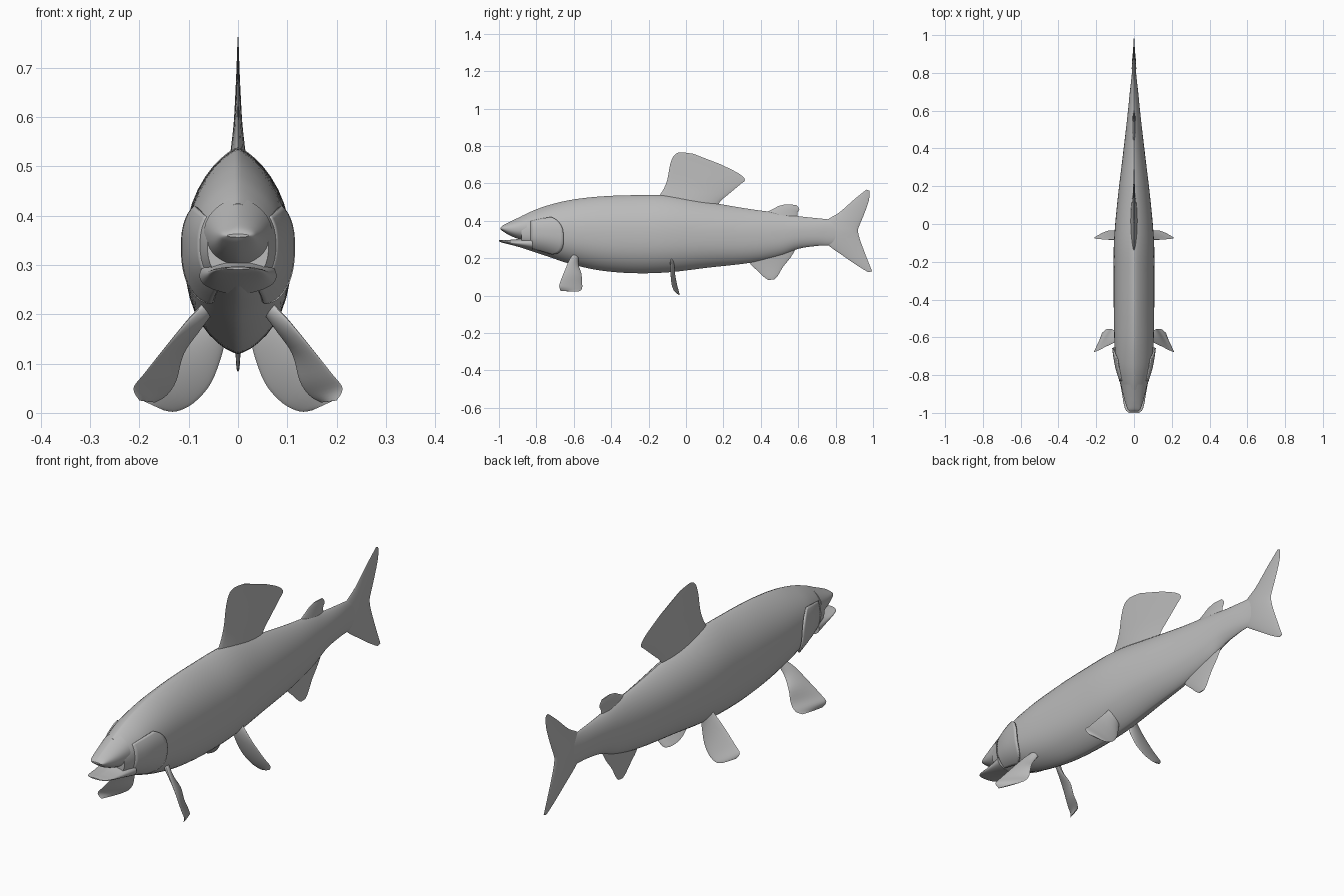
import bpy
import bmesh
from math import sin, cos, pi, radians
from mathutils import Vector

start_cube = bpy.data.objects.get("Cube")
if start_cube:
    bpy.data.objects.remove(start_cube, do_unlink=True)

# One plain grey for the whole fish
grey = bpy.data.materials.new("plain_grey")
grey.use_nodes = True
grey.diffuse_color = (0.5, 0.5, 0.5, 1)
grey.node_tree.nodes["Principled BSDF"].inputs["Base Color"].default_value = grey.diffuse_color


def spline(rows, steps):
    """Smooth curve through rows of numbers."""
    padded = [rows[0]] + list(rows) + [rows[-1]]
    result = []
    for before, start, end, after in zip(padded, padded[1:], padded[2:], padded[3:]):
        for step in range(steps):
            t = step / steps
            result.append(tuple(
                b + 0.5 * t * (c - a + t * (2 * a - 5 * b + 4 * c - d + t * (3 * (b - c) + d - a)))
                for a, b, c, d in zip(before, start, end, after)))
    result.append(tuple(rows[-1]))
    return result


def finish(name, bm, mirrored=False, thickness=0):
    bmesh.ops.recalc_face_normals(bm, faces=bm.faces[:])
    mesh = bpy.data.meshes.new(name)
    bm.to_mesh(mesh)
    bm.free()
    mesh.materials.append(grey)
    part = bpy.data.objects.new(name, mesh)
    bpy.context.collection.objects.link(part)
    bpy.ops.object.select_all(action="DESELECT")
    part.select_set(True)
    bpy.context.view_layer.objects.active = part
    bpy.ops.object.shade_smooth_by_angle(angle=radians(40))
    if thickness:
        shell = part.modifiers.new("thickness", "SOLIDIFY")
        shell.thickness = thickness
        shell.offset = 0
    if mirrored:
        part.modifiers.new("mirror", "MIRROR")
    return part


def loft(name, rings, mirrored=False):
    """Skin closed rings of points and cap both ends."""
    bm = bmesh.new()
    loops = [[bm.verts.new(point) for point in ring] for ring in rings]
    count = len(loops[0])
    for first, second in zip(loops, loops[1:]):
        for i in range(count):
            j = (i + 1) % count
            bm.faces.new((first[i], first[j], second[j], second[i]))
    bm.faces.new(loops[0])
    bm.faces.new(loops[-1])
    return finish(name, bm, mirrored)


def section_point(row, angle):
    """Point on a flank section with a ridged back and a keeled belly."""
    y, top, bottom, width = row
    height = cos(angle)
    power, round_off = (2.2, 0.75) if height > 0 else (2.6, 0.7)
    x = width * max(0, 1 - abs(height) ** power) ** round_off
    x *= 1 if sin(angle) >= 0 else -1
    return Vector((x, y, (top + bottom) / 2 + height * (top - bottom) / 2))


def trunk(name, rows, steps=5, sides=40):
    smooth_rows = spline(rows, steps)
    loft(name, [[section_point(row, 2 * pi * i / sides) for i in range(sides)]
                for row in smooth_rows])
    return smooth_rows


def fin(name, stations, mirrored=False, chord_steps=12):
    """Lens-shaped blade; each station is a leading point, trailing point, half thickness."""
    size = (len(stations[0]) - 1) // 2
    rows = spline(stations, 4)
    leading = [Vector((0,) * (3 - size) + row[:size]) for row in rows]
    trailing = [Vector((0,) * (3 - size) + row[size:-1]) for row in rows]
    rings = []
    for i, row in enumerate(rows):
        low, high = max(i - 1, 0), min(i + 1, len(rows) - 1)
        span = leading[high] + trailing[high] - leading[low] - trailing[low]
        normal = (trailing[i] - leading[i]).cross(span).normalized()
        ring = []
        for k in range(2 * chord_steps):
            along = (1 - cos(pi * k / chord_steps)) / 2
            side = 1 if k <= chord_steps else -1
            swell = side * row[-1] * max(0, sin(pi * along)) ** 0.6
            ring.append(leading[i].lerp(trailing[i], along) + normal * swell)
        rings.append(ring)
    loft(name, rings, mirrored)


# Body: y, back height, belly height, half width
body_rows = trunk("body", [
    (-.88, .425, .256, .062), (-.82, .453, .236, .08), (-.74, .482, .21, .096),
    (-.62, .511, .17, .104), (-.46, .53, .135, .107), (-.28, .537, .12, .108),
    (-.09, .535, .125, .106), (.12, .5, .15, .088), (.34, .463, .175, .062),
    (.5, .442, .21, .043), (.6, .425, .25, .032), (.7, .414, .266, .022),
    (.78, .405, .272, .013), (.86, .385, .3, .006)])

# Open mouth
trunk("upper_jaw", [
    (-.85, .438, .29, .069), (-.91, .41, .308, .056), (-.95, .391, .326, .045),
    (-.98, .375, .345, .034), (-.992, .363, .356, .022)])
trunk("lower_jaw", [
    (-.82, .32, .24, .078), (-.9, .303, .262, .063), (-.95, .298, .275, .055),
    (-.985, .297, .284, .044), (-1, .296, .291, .025)])


def body_row_at(y):
    for near, far in zip(body_rows, body_rows[1:]):
        if y <= far[0]:
            t = (y - near[0]) / (far[0] - near[0])
            return tuple(a + (b - a) * t for a, b in zip(near, far))


# Gill covers: raised cheek plates with a rounded free rear edge
bm = bmesh.new()
across, around = 10, 20
cover = []
for j in range(around + 1):
    bend = 2 * j / around - 1
    angle = pi * (0.33 + 0.49 * j / around)
    rear = -0.655 - 0.065 * abs(bend) ** 3
    line = []
    for i in range(across + 1):
        u = i / across
        point = section_point(body_row_at(-0.83 + (rear + 0.83) * u), angle)
        lift = (0.013 * u - 0.003) * (1 - 0.4 * bend ** 4)
        outward = Vector((sin(angle), 0, 0.4 * cos(angle)))
        line.append(bm.verts.new(point + outward * lift))
    cover.append(line)
for first, second in zip(cover, cover[1:]):
    for i in range(across):
        bm.faces.new((first[i], first[i + 1], second[i + 1], second[i]))
finish("gill_covers", bm, mirrored=True, thickness=0.007)

# Fins on the centre line
fin("dorsal_fin", [
    (-.17, .5, .16, .45, .022), (-.125, .56, .18, .5, .015), (-.1, .62, .225, .54, .009),
    (-.085, .7, .288, .593, .005), (-.065, .748, .315, .62, .003),
    (-.03, .766, .28, .654, .002), (.04, .758, .19, .7, .001)])
fin("adipose_fin", [
    (.4, .43, .6, .4, .013), (.465, .463, .595, .44, .008),
    (.495, .479, .606, .462, .005), (.53, .488, .59, .485, .002)])
fin("anal_fin", [
    (.33, .21, .59, .255, .014), (.345, .168, .56, .205, .009), (.38, .135, .52, .155, .006),
    (.42, .097, .49, .105, .004), (.44, .084, .472, .086, .002)])
fin("tail_fin", [
    (.965, .567, .98, .561, .001), (.9, .515, .978, .51, .003), (.82, .445, .95, .43, .006),
    (.75, .4, .925, .37, .01), (.73, .343, .92, .343, .012), (.75, .28, .93, .3, .01),
    (.85, .206, .948, .25, .006), (.925, .155, .975, .18, .003), (.975, .125, .995, .13, .001)])

# Paired fins
fin("pectoral_fins", [
    (.07, -.605, .22, .055, -.575, .2, .012), (.1, -.625, .19, .08, -.575, .165, .01),
    (.15, -.65, .13, .11, -.56, .12, .007), (.19, -.67, .08, .125, -.555, .065, .005),
    (.212, -.678, .05, .145, -.557, .035, .004), (.2, -.67, .025, .168, -.575, .021, .002)],
    mirrored=True)
fin("pelvic_fins", [
    (.07, -.075, .21, .025, -.07, .16, .012), (.09, -.08, .185, .032, -.065, .12, .01),
    (.13, -.083, .14, .055, -.05, .06, .007), (.18, -.08, .085, .09, -.038, .02, .005),
    (.211, -.075, .052, .125, -.034, .003, .004), (.198, -.065, .027, .15, -.04, .005, .002)],
    mirrored=True)
